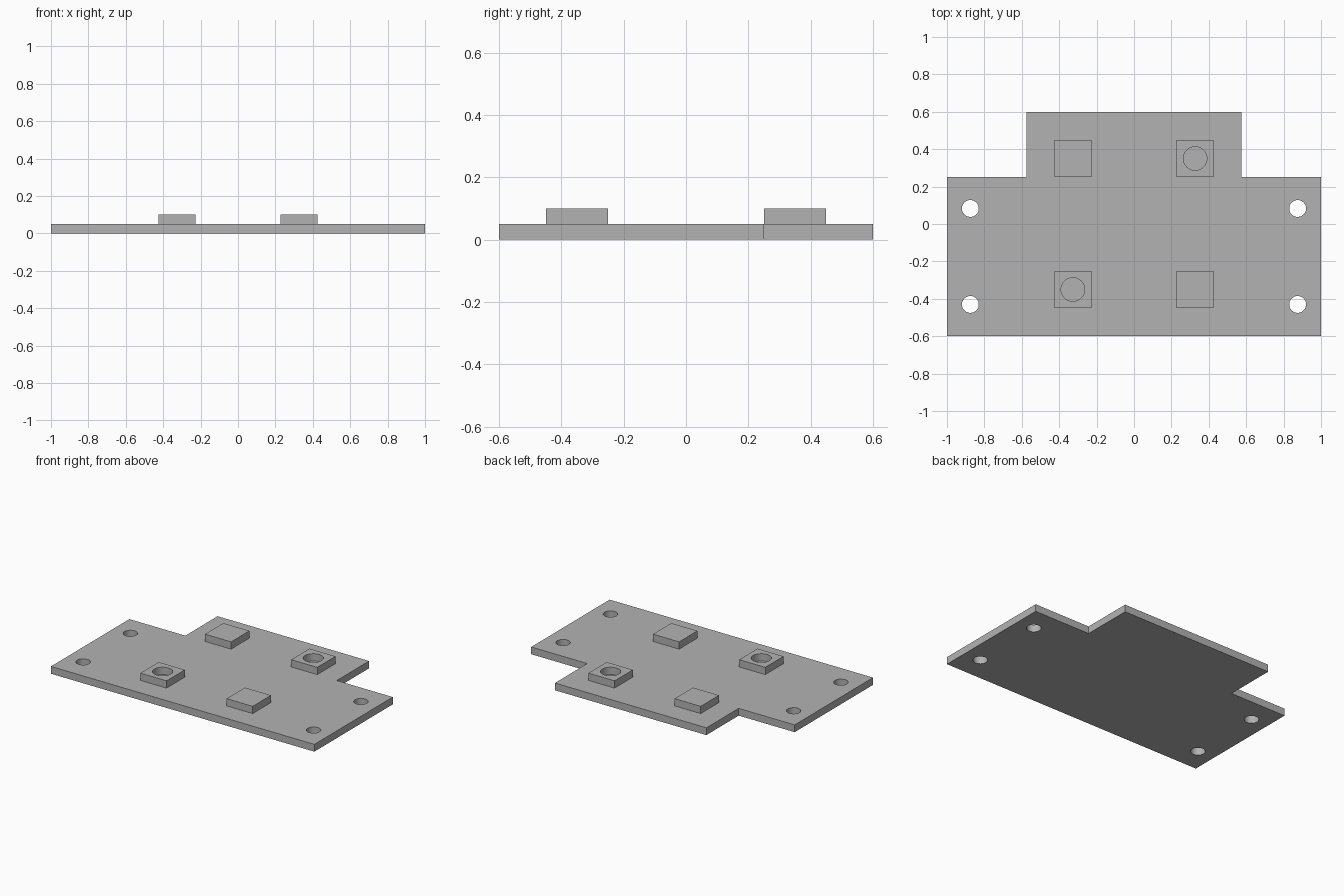
import bpy
import bmesh
from mathutils import Matrix

if "Cube" in bpy.data.objects:
    bpy.data.objects.remove(bpy.data.objects["Cube"], do_unlink=True)

PLATE_TOP = 0.05
BOSS_TOP = 0.1

grey = bpy.data.materials.new("plain grey")
grey.use_nodes = True
grey.diffuse_color = (0.45, 0.45, 0.45, 1)
grey.node_tree.nodes["Principled BSDF"].inputs["Base Color"].default_value = grey.diffuse_color


def make_object(name, bm):
    bmesh.ops.recalc_face_normals(bm, faces=bm.faces)
    mesh = bpy.data.meshes.new(name)
    bm.to_mesh(mesh)
    bm.free()
    mesh.materials.append(grey)
    obj = bpy.data.objects.new(name, mesh)
    bpy.context.collection.objects.link(obj)
    return obj


def prism(name, outline, bottom, top):
    """Extrude a flat outline from bottom to top."""
    bm = bmesh.new()
    face = bm.faces.new([bm.verts.new((x, y, bottom)) for x, y in outline])
    moved = bmesh.ops.extrude_face_region(bm, geom=[face])["geom"]
    verts = [v for v in moved if isinstance(v, bmesh.types.BMVert)]
    bmesh.ops.translate(bm, verts=verts, vec=(0, 0, top - bottom))
    return make_object(name, bm)


def drill(target, name, centres, radius, bottom, top):
    """Cut round holes with one hidden cutter, then smooth the bores."""
    bm = bmesh.new()
    for x, y in centres:
        bmesh.ops.create_cone(bm, cap_ends=True, segments=48, radius1=radius, radius2=radius,
                              depth=top - bottom,
                              matrix=Matrix.Translation((x, y, (top + bottom) / 2)))
    cutter = make_object(name, bm)
    cutter.hide_render = True
    cutter.hide_viewport = True
    cutter.display_type = 'WIRE'
    cut = target.modifiers.new("holes", 'BOOLEAN')
    cut.operation = 'DIFFERENCE'
    cut.solver = 'EXACT'
    cut.object = cutter

    # Bake the cut so the cutter is no longer needed
    depsgraph = bpy.context.evaluated_depsgraph_get()
    baked = bpy.data.meshes.new_from_object(target.evaluated_get(depsgraph))
    target.modifiers.clear()
    target.data = baked
    bpy.data.objects.remove(cutter, do_unlink=True)
    bpy.ops.object.select_all(action='DESELECT')
    target.select_set(True)
    bpy.context.view_layer.objects.active = target
    bpy.ops.object.shade_smooth_by_angle()


# T-shaped base plate, outlined on one side and mirrored
half = [(1, -0.6), (1, 0.25), (0.575, 0.25), (0.575, 0.6)]
outline = half + [(-x, y) for x, y in reversed(half)]
plate = prism("base_plate", outline, 0, PLATE_TOP)

# Four mounting holes through the plate
mounts = [(x, y) for x in (-0.875, 0.875) for y in (-0.43, 0.083)]
drill(plate, "mounting_hole_cutter", mounts, 0.045, -0.05, BOSS_TOP)

# Four square bosses; one diagonal pair has round sockets
for sx, side in ((-1, "right"), (1, "left")):
    for sy, end in ((-1, "front"), (1, "back")):
        x, y, h = 0.327 * sx, 0.35 * sy, 0.099
        corners = [(x - h, y - h), (x + h, y - h), (x + h, y + h), (x - h, y + h)]
        boss = prism(f"{end}_{side}_boss", corners, PLATE_TOP, BOSS_TOP)
        if sx == sy:
            drill(boss, "socket_cutter", [(x, y)], 0.063, 0, 0.2)
